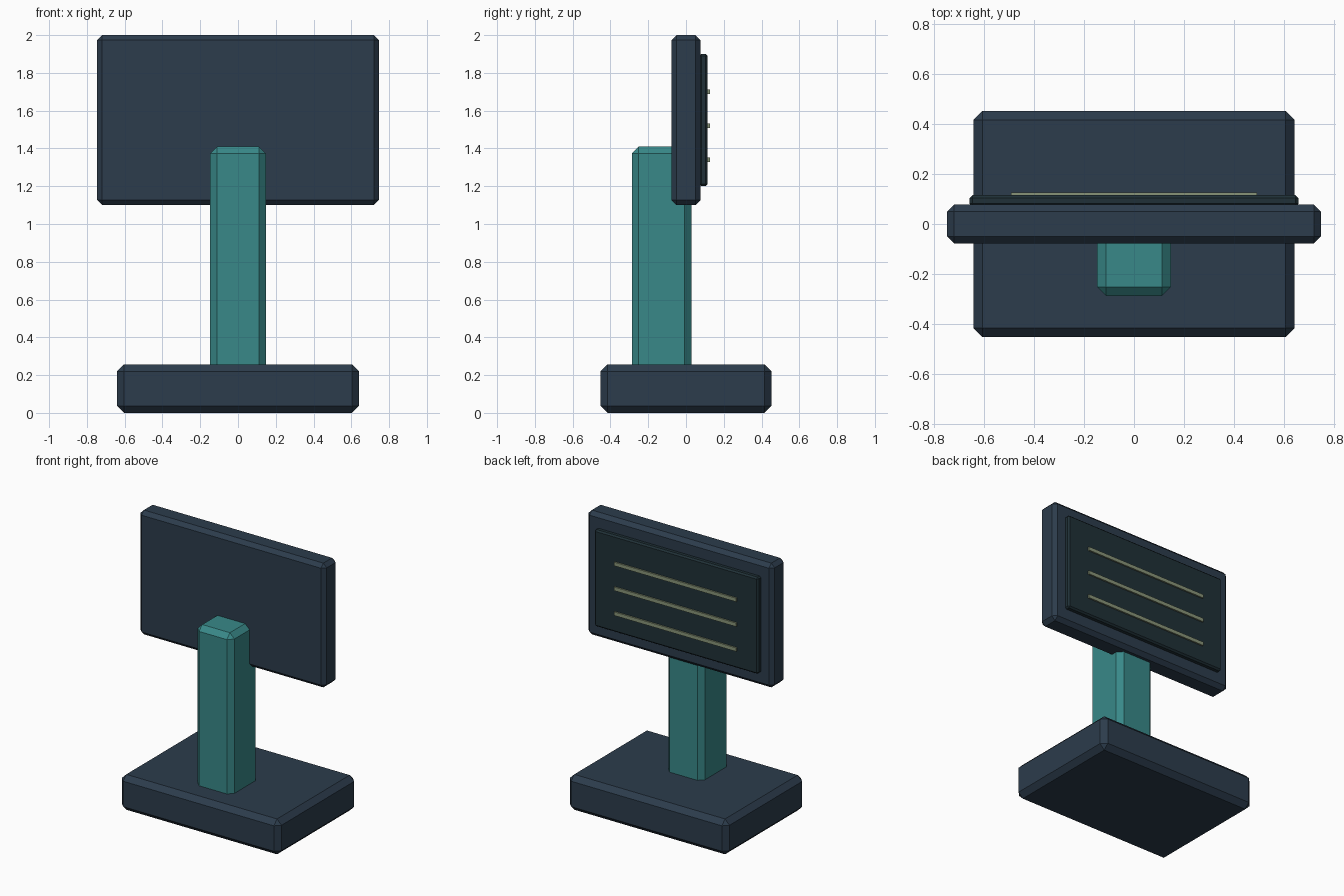
import bpy

if "Cube" in bpy.data.objects:
    bpy.data.objects.remove(bpy.data.objects["Cube"])


def material(name, rgb):
    m = bpy.data.materials.new(name)
    m.diffuse_color = (*rgb, 1)
    m.use_nodes = True
    m.node_tree.nodes["Principled BSDF"].inputs["Base Color"].default_value = m.diffuse_color
    return m


navy = material("navy", (0.025, 0.045, 0.072))
teal = material("teal", (0.04, 0.25, 0.25))
dark = material("dark_glass", (0.014, 0.030, 0.038))
pale = material("pale_line", (0.25, 0.30, 0.19))


def box(name, lo, hi, mat, bevel=0):
    """Box between two corners, with an optional flat chamfer."""
    centre = [(a + b) / 2 for a, b in zip(lo, hi)]
    bpy.ops.mesh.primitive_cube_add(size=1, location=centre)
    ob = bpy.context.object
    ob.name = name
    ob.scale = [b - a for a, b in zip(lo, hi)]
    bpy.ops.object.transform_apply(location=False, rotation=False, scale=True)
    ob.data.materials.append(mat)
    if bevel:
        mod = ob.modifiers.new("chamfer", 'BEVEL')
        mod.width = bevel
        mod.segments = 1
    return ob


# Foot and upright
box("base", (-0.64, -0.452, 0), (0.64, 0.452, 0.256), navy, 0.036)
box("post", (-0.147, -0.287, 0.15), (0.147, 0.029, 1.41), teal, 0.036)

# Monitor housing with raised screen on the back
box("screen_housing", (-0.746, -0.077, 1.1), (0.746, 0.077, 2.0), navy, 0.027)
box("screen_panel", (-0.656, 0.07, 1.2), (0.656, 0.115, 1.9), dark, 0.011)

# Three display lines
for i, z in enumerate((1.70, 1.52, 1.34)):
    box(f"display_line_{i + 1}", (-0.49, 0.105, z - 0.013),
        (0.49, 0.126, z + 0.013), pale)
